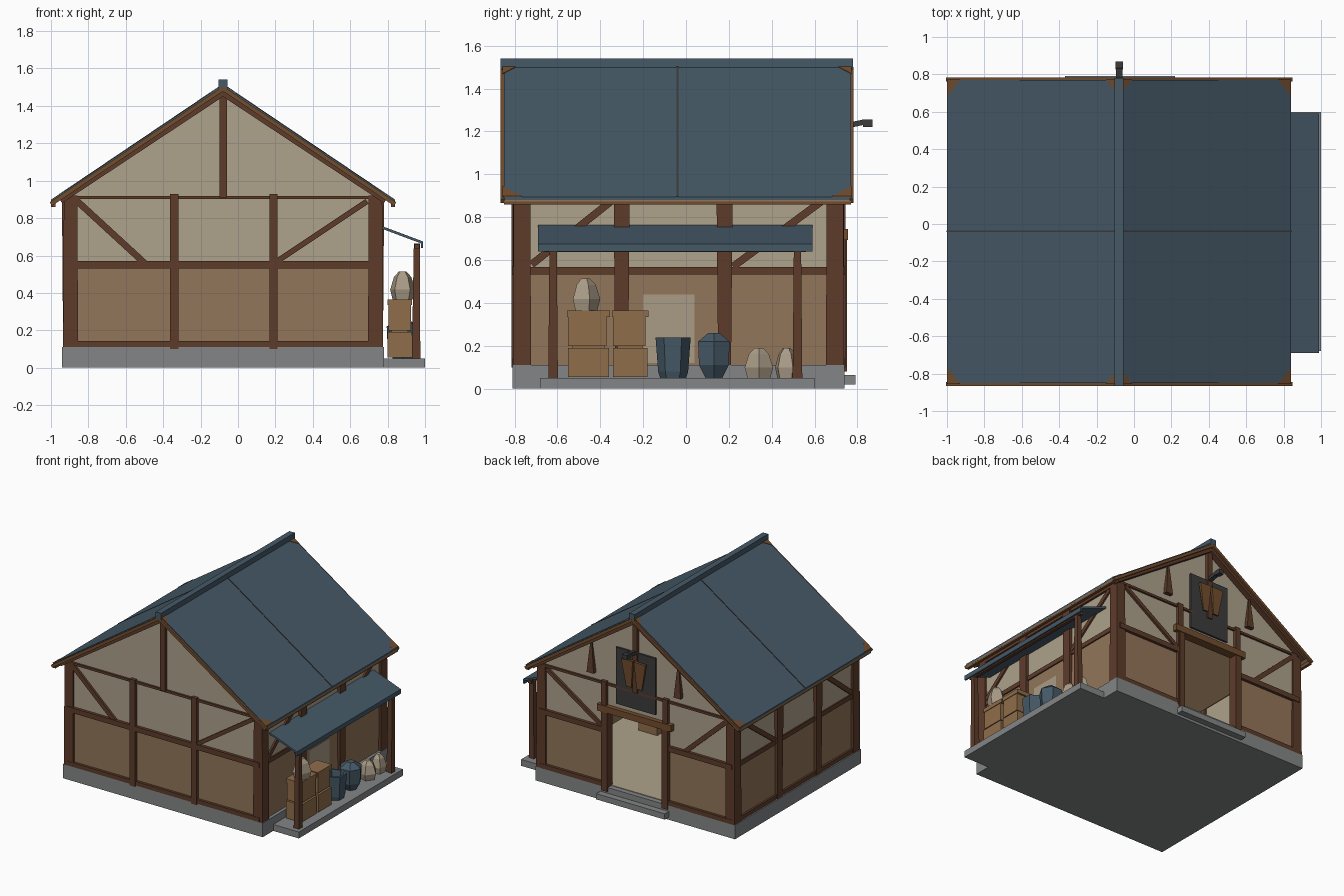
import bpy, bmesh, math
from mathutils import Vector as V

if "Cube" in bpy.data.objects:
    bpy.data.objects.remove(bpy.data.objects["Cube"])

def mat(name, r, g, b):
    m = bpy.data.materials.new(name)
    m.diffuse_color = (r, g, b, 1)
    m.use_nodes = True
    m.node_tree.nodes["Principled BSDF"].inputs["Base Color"].default_value = m.diffuse_color
    return m

WOOD = mat("timber", .11, .045, .024)
CREAM = mat("cream_plaster", .42, .36, .26)
TAN = mat("tan_plaster", .29, .18, .10)
BLUE = mat("blue_roof", .06, .10, .135)
STONE = mat("stone", .23, .235, .24)
CRATE = mat("crate_wood", .28, .155, .07)
SACK = mat("sackcloth", .40, .33, .24)
DARK = mat("dark_metal", .045, .045, .045)
RUST = mat("rust_trim", .17, .075, .028)

def finish(name, bm, m):
    bmesh.ops.recalc_face_normals(bm, faces=bm.faces)
    me = bpy.data.meshes.new(name)
    bm.to_mesh(me)
    bm.free()
    me.materials.append(m)
    ob = bpy.data.objects.new(name, me)
    bpy.context.collection.objects.link(ob)
    return ob

def loft(name, rings, m):
    """Skin between point rings and cap both ends."""
    bm = bmesh.new()
    rings = [[bm.verts.new(p) for p in r] for r in rings]
    n = len(rings[0])
    for a, b in zip(rings, rings[1:]):
        for i in range(n):
            j = (i + 1) % n
            bm.faces.new((a[i], a[j], b[j], b[i]))
    bm.faces.new(rings[0])
    bm.faces.new(rings[-1])
    return finish(name, bm, m)

def prism(name, pts, a, b, m):
    """Extrude an x-z profile along y from a to b."""
    return loft(name, [[(x, t, z) for x, z in pts] for t in (a, b)], m)

def box(name, x, y, z, m):
    return prism(name, [(x[0], z[0]), (x[1], z[0]), (x[1], z[1]), (x[0], z[1])], y[0], y[1], m)

def beam(name, p, q, normal, w, d, m=WOOD, taper=1):
    """Bar from p to q: w across, d along the normal, scaled by taper at q."""
    p, q, n = V(p), V(q), V(normal)
    s = (q - p).normalized().cross(n)
    return loft(name, [[c + s * w / 2 * i * k + n * d / 2 * j * k
                        for i, j in ((-1, -1), (1, -1), (1, 1), (-1, 1))]
                       for c, k in ((p, 1), (q, taper))], m)

def lathe(name, loc, prof, n, m, turn=0):
    return loft(name, [[(loc[0] + r * math.cos(turn + k * math.tau / n),
                         loc[1] + r * math.sin(turn + k * math.tau / n), loc[2] + z)
                        for k in range(n)] for r, z in prof], m)

CX = -.08
NX, NY = (1, 0, 0), (0, 1, 0)

# Stone base, side platform and door step
box("stone_base", (-.94, .78), (-.81, .74), (0, .11), STONE)
box("side_platform", (.76, 1.0), (-.68, .60), (0, .05), STONE)
box("door_step", (-.37, .22), (.72, .79), (.02, .065), STONE)
box("indoor_floor", (-.89, .73), (-.765, .70), (.10, .115), CREAM)

# Plaster walls: tan below the rail, cream above
for part, z, m in (("lower", (.10, .55), TAN), ("upper", (.55, .91), CREAM)):
    box(f"front_{part}_wall", (-.91, .75), (-.79, -.765), z, m)
    box(f"left_{part}_wall", (-.915, -.89), (-.78, .71), z, m)
    box(f"right_{part}_wall", (.73, .755), (-.78, .71), z, m)
    box(f"back_{part}_wall_left", (-.91, -.34), (.695, .72), z, m)
    box(f"back_{part}_wall_right", (.18, .75), (.695, .72), z, m)
box("wall_over_door", (-.34, .18), (.695, .72), (.70, .91), CREAM)
box("pale_wall_patch", (.75, .758), (-.20, .04), (.12, .44), SACK)
for side, y in (("front", (-.79, -.765)), ("back", (.695, .72))):
    prism(f"{side}_gable_wall", [(-.93, .90), (.77, .90), (CX, 1.48)], *y, CREAM)

# Corner posts, wider at the foot
for x in (-.895, .735):
    for y in (-.765, .695):
        beam("corner_post", (x, y, .10), (x, y, .92), NX, .085, .08, taper=.9)

# Timber framing on the front and back
for side, y, s in (("front", -.79, -1), ("back", .72, 1)):
    for x in (-.34, .19):
        beam(f"{side}_stud", (x, y, .10), (x, y, .93), NY, .045, .05)
    spans = [(-.91, .75)] if side == "front" else [(-.91, -.34), (.18, .75)]
    for a, b in spans:
        beam(f"{side}_sill", (a, y, .125), (b, y, .125), NY, .035, .04)
        beam(f"{side}_rail", (a, y, .55), (b, y, .55), NY, .04, .045)
    beam(f"{side}_tie", (-.93, y, .91), (.77, y, .91), NY, .018, .03)
    beam(f"{side}_left_brace", (-.87, y, .90), (-.50, y, .56), NY, .035, .035)
    beam(f"{side}_right_brace", (.69, y, .89), (.21, y, .57), NY, .03, .035)
    beam(f"{side}_king_post", (CX, y, .91), (CX, y, 1.47), NY, .04, .05)
    for d in (-1, 1):
        beam(f"{side}_rafter", (CX, y + s * .02, 1.47), (CX + d * .87, y + s * .02, .895), NY, .035, .05)

# Timber framing on the long sides
for side, x in (("left", -.91), ("right", .75)):
    for y in (-.30, .18):
        beam(f"{side}_stud", (x, y, .10), (x, y, .91), NX, .06, .05, taper=1.25)
    beam(f"{side}_rail", (x, -.78, .55), (x, .71, .55), NX, .035, .03)
    beam(f"{side}_plate", (x, -.78, .90), (x, .71, .90), NX, .035, .04)
    beam(f"{side}_front_brace", (x, -.72, .58), (x, -.33, .89), NX, .035, .035)
    beam(f"{side}_back_brace", (x, .22, .57), (x, .64, .88), NX, .035, .035)
beam("left_sill", (-.91, -.78, .125), (-.91, .71, .125), NX, .035, .04)

# Back door frame
for x in (-.34, .18):
    beam("door_post", (x, .715, .08), (x, .715, .72), NY, .05, .07)
beam("door_lintel", (-.40, .72, .72), (.24, .72, .72), NY, .05, .07, RUST)

# Roof slopes with brown lining, barge boards, eave trim, rusty corners and seam
for d in (-1, 1):
    e = CX + d * .92
    prism("roof_slope", [(CX, 1.515), (e, .895), (e, .88), (CX, 1.497)], -.85, .77, BLUE)
    prism("roof_lining", [(CX, 1.497), (e, .88), (e, .873), (CX, 1.49)], -.85, .77, TAN)
    for y, s in ((-.855, 1), (.772, -1)):
        beam("barge_board", (CX, y, 1.492), (e, y, .875), NY, .022, .02, RUST)
        for name, x, z, k in (("eave", e, .895, -1), ("ridge", CX, 1.515, 1)):
            tri = [(x, y, z), (x, y + s * .09, z), (x + d * k * .07, y, z - k * .0472)]
            loft(f"{name}_rust_patch", [[(a, b, c + h) for a, b, c in tri] for h in (0, .003)], RUST)
    beam("eave_trim", (e - d * .012, -.85, .872), (e - d * .012, .77, .872), NX, .025, .022, RUST)
    beam("roof_seam", (CX, -.04, 1.515), (e, -.04, .895), NY, .006, .008, DARK)
box("ridge_cap", (-.103, -.057), (-.865, .78), (1.49, 1.54), BLUE)

# Wedges, plaque, bracket and hanging cloth on the back gable
for x in (-.45, .30):
    beam("gable_wedge", (x, .735, .97), (x, .735, 1.20), NY, .06, .035, taper=.25)
box("dark_plaque", (-.25, .09), (.715, .735), (.78, 1.22), DARK)
beam("sign_bracket", (CX, .72, 1.22), (CX, .835, 1.245), NX, .025, .035, DARK)
box("bracket_end", (-.10, -.06), (.825, .87), (1.22, 1.255), DARK)
for d in (-1, 1):
    beam("hanging_cloth", (CX + d * .055, .755, 1.16), (CX + d * .045, .75, .95), NY, .10, .02, RUST, .45)

# Awning on the right side
prism("awning_sheet", [(.75, .765), (.99, .675), (.99, .64), (.978, .64), (.978, .665), (.75, .75)],
      -.69, .59, BLUE)
for y in (-.62, .52):
    beam("awning_post", (.952, y, .05), (.957, y, .665), NX, .045, .045, taper=.75)
beam("awning_beam", (.957, -.66, .65), (.957, .56, .65), NX, .025, .025)

# Crates on the platform and one indoors
for y0, y1 in ((-.55, -.36), (-.34, -.18)):
    box("lower_crate", (.80, .93), (y0, y1), (.055, .19), CRATE)
    box("upper_crate", (.805, .925), (y0, y1 - .01), (.20, .335), CRATE)
    box("crate_core", (.82, .91), (y0 + .02, y1 - .02), (.18, .21), CRATE)
    box("crate_lid", (.80, .93), (y0 - .005, y1 + .005), (.335, .365), CRATE)
box("indoor_crate", (.36, .52), (-.34, -.16), (.11, .25), CRATE)

# Sacks and pots
sack = [(.8, 0), (1, .35), (.7, .8), (.3, 1)]
for y, z, r, h, t in ((-.47, .365, .07, .15, .3), (.34, .05, .07, .14, 0), (.47, .05, .06, .14, .5)):
    lathe("sack", (.88, y, z), [(a * r, b * h) for a, b in sack], 5, SACK, t)
lathe("round_tub", (.88, -.06, .05), [(.06, 0), (.07, .03), (.082, .19), (.065, .19), (.055, .12)], 6, BLUE, .5)
lathe("tall_pot", (.88, .13, .05), [(.045, 0), (.08, .06), (.085, .17), (.03, .21)], 6, BLUE)
